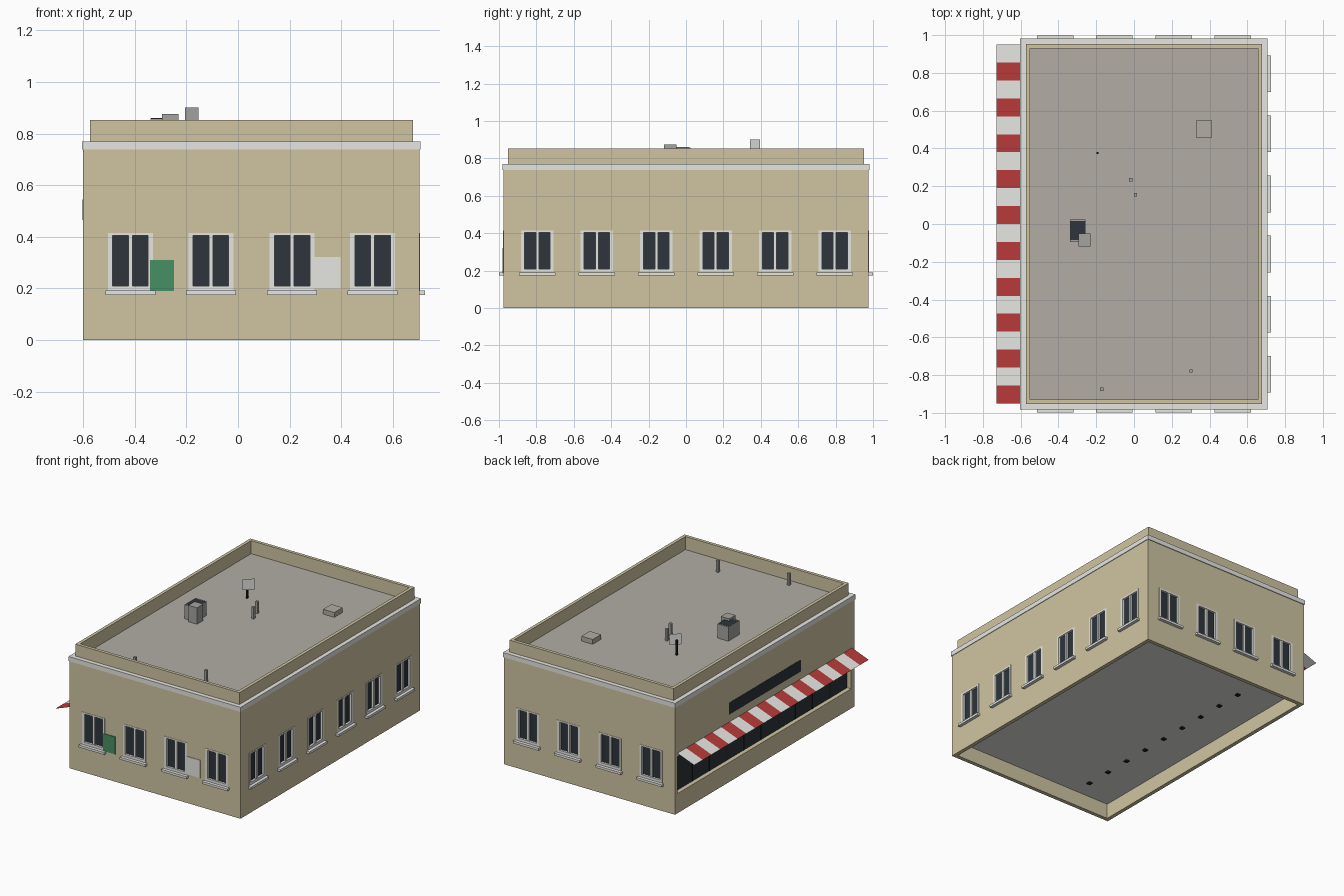
import bpy
import bmesh
from mathutils import Vector, Matrix

if "Cube" in bpy.data.objects:
    bpy.data.objects.remove(bpy.data.objects["Cube"])


def material(name, rgb):
    """Flat material from 8-bit display values."""
    lin = [((c / 255 + 0.055) / 1.055) ** 2.4 for c in rgb] + [1]
    m = bpy.data.materials.new(name)
    m.use_nodes = True
    m.diffuse_color = lin
    m.node_tree.nodes["Principled BSDF"].inputs["Base Color"].default_value = lin
    return m


WALL = material("tan wall", (208, 197, 162))
TRIM = material("light trim", (230, 230, 226))
GLASS = material("dark glass", (45, 53, 59))
ROOF = material("roof gray", (178, 173, 165))
RED = material("awning red", (184, 58, 58))
GREEN = material("green poster", (69, 144, 98))
METAL = material("metal gray", (164, 164, 159))
BLACK = material("black", (28, 30, 33))


def finish(name, bm, *mats):
    me = bpy.data.meshes.new(name)
    bm.to_mesh(me)
    bm.free()
    for m in mats:
        me.materials.append(m)
    ob = bpy.data.objects.new(name, me)
    bpy.context.collection.objects.link(ob)
    return ob


def boxes(name, spans, *mats):
    """One object from boxes, each given as (x0, x1, y0, y1, z0, z1)."""
    bm = bmesh.new()
    for s in spans:
        lo, hi = Vector(s[0::2]), Vector(s[1::2])
        geo = bmesh.ops.create_cube(bm, size=1)
        for v in geo["verts"]:
            v.co = (lo + hi) / 2 + Vector(a * b for a, b in zip(v.co, hi - lo))
    bmesh.ops.recalc_face_normals(bm, faces=bm.faces)
    return finish(name, bm, *mats)


def ring(x0, x1, y0, y1, t, z0, z1):
    """Four box spans forming a rectangular ring of wall thickness t."""
    return [(x0, x1, y0, y0 + t, z0, z1), (x0, x1, y1 - t, y1, z0, z1),
            (x0, x0 + t, y0 + t, y1 - t, z0, z1), (x1 - t, x1, y0 + t, y1 - t, z0, z1)]


# Building outline
X0, X1, Y = -0.6, 0.703, 0.977
FLOOR = 0.104


def on_wall(side, u0, u1, d0, d1, z0, z1):
    """Box span on a wall: u runs along it, d points outward."""
    if side == "front":
        return (u0, u1, -Y - d1, -Y - d0, z0, z1)
    if side == "back":
        return (u0, u1, Y + d0, Y + d1, z0, z1)
    if side == "right":
        return (X1 + d0, X1 + d1, u0, u1, z0, z1)
    return (X0 - d1, X0 - d0, u0, u1, z0, z1)


# Windows: collect the parts of every window on three walls
short = [-0.417, -0.105, 0.21, 0.522]
long = [-0.795 + 0.318 * i for i in range(6)]
places = [(s, u) for s in ("front", "back") for u in short] + [("right", u) for u in long]
holes, frames, panes, sills = [], [], [], []
for side, u in places:
    def part(a, b, d0, d1, z0, z1):
        return on_wall(side, u + a, u + b, d0, d1, z0, z1)
    holes.append(part(-0.08, 0.08, -0.02, 0.05, 0.2, 0.41))
    panes.append(part(-0.08, 0.08, -0.02, -0.013, 0.2, 0.41))
    frames += [part(-0.087, -0.069, -0.013, 0.002, 0.192, 0.415),
               part(0.069, 0.087, -0.013, 0.002, 0.192, 0.415),
               part(-0.069, 0.069, -0.013, 0.002, 0.404, 0.415),
               part(-0.069, 0.069, -0.013, 0.002, 0.192, 0.21),
               part(-0.008, 0.008, -0.013, 0, 0.21, 0.404)]
    sills.append(part(-0.097, 0.097, 0, 0.022, 0.175, 0.191))
boxes("window_frames", frames, TRIM)
boxes("window_glass", panes, GLASS)
boxes("window_sills", sills, TRIM)

# Walls with window openings, a shopfront recess and a hollow underside
body = boxes("building_walls", [(X0, X1, -Y, Y, 0, 0.755)], WALL, TRIM)
holes.append(on_wall("left", -0.94, 0.95, -0.04, 0.05, 0.135, 0.39))
holes.append((X0 + 0.027, X1 - 0.027, -Y + 0.027, Y - 0.027, -0.1, FLOOR))
cutter = boxes("opening_cutter", holes)
cutter.hide_render = True
mod = body.modifiers.new("openings", "BOOLEAN")
mod.operation = "DIFFERENCE"
mod.solver = "EXACT"
mod.object = cutter
bpy.context.view_layer.objects.active = body
bpy.ops.object.modifier_apply(modifier=mod.name)
bpy.data.objects.remove(cutter)
for f in body.data.polygons:
    f.material_index = int(f.normal.z < -0.9 and abs(f.center.z - FLOOR) < 0.01)

# Roof, cornice and parapet
boxes("roof_deck", [(-0.56, 0.663, -0.94, 0.94, 0.74, 0.762)], ROOF)
boxes("cornice", ring(-0.604, 0.707, -0.982, 0.982, 0.05, 0.738, 0.77), TRIM)
boxes("parapet", ring(-0.573, 0.678, -0.952, 0.952, 0.022, 0.75, 0.852), WALL)

# Shopfront: long dark glazing with slim mullions, and a sign panel above
boxes("shop_glass", [on_wall("left", -0.94, 0.95, -0.04, -0.03, 0.135, 0.39)], GLASS)
boxes("shop_mullions", [on_wall("left", y - 0.003, y + 0.003, -0.03, -0.027, 0.135, 0.39)
                        for y in [0.747 - 0.187 * i for i in range(9)]], BLACK)
boxes("shop_sign", [on_wall("left", -0.39, 0.39, 0, 0.002, 0.465, 0.545)], GLASS)

# Row of small fittings under the floor
boxes("floor_stubs", [(-0.322, -0.296, y - 0.013, y + 0.013, 0.095, FLOOR + 0.01)
                      for y in [0.665 - 0.1845 * i for i in range(9)]], BLACK)

# Striped awning: a thin sloping sheet
bm = bmesh.new()
count, half = 20, 0.95
rows = []
for i in range(count + 1):
    y = half - 2 * half * i / count
    rows.append((bm.verts.new((X0, y, 0.413)), bm.verts.new((-0.727, y, 0.365))))
for i, (a, b) in enumerate(zip(rows, rows[1:])):
    face = bm.faces.new((a[0], a[1], b[1], b[0]))
    face.material_index = i % 2
finish("awning", bm, TRIM, RED)

# Posters on the front wall
boxes("green_poster", [on_wall("front", -0.341, -0.249, 0, 0.004, 0.19, 0.31)], GREEN)
boxes("pale_poster", [on_wall("front", 0.297, 0.398, 0, 0.004, 0.2, 0.322)], TRIM)

# Rooftop equipment
boxes("roof_hatch", [(0.328, 0.414, 0.457, 0.548, 0.755, 0.795)], ROOF)
boxes("vent_box", [(-0.34, -0.256, -0.095, 0.025, 0.755, 0.859)], METAL)
boxes("vent_opening", [(-0.337, -0.259, -0.085, 0.016, 0.859, 0.86)], GLASS)
boxes("vent_duct", [(-0.295, -0.23, -0.118, -0.05, 0.755, 0.875)], METAL)
posts = [(-0.018, 0.235), (0.008, 0.155), (0.302, -0.778), (-0.171, -0.875)]
boxes("roof_pipes", [(x - 0.009, x + 0.009, y - 0.009, y + 0.009, 0.755, 0.843)
                     for x, y in posts], METAL)

# Antenna: a flat diagonal sheet on a pole
boxes("antenna_pole", [(-0.199, -0.188, 0.371, 0.382, 0.755, 0.865)], BLACK)
bm = bmesh.new()
bmesh.ops.create_grid(bm, x_segments=1, y_segments=1, size=0.037,
                      matrix=Matrix.Rotation(1.5708, 4, "X"))
panel = finish("antenna_panel", bm, TRIM)
panel.location = (-0.179, 0.369, 0.864)
panel.rotation_euler.z = 0.785
